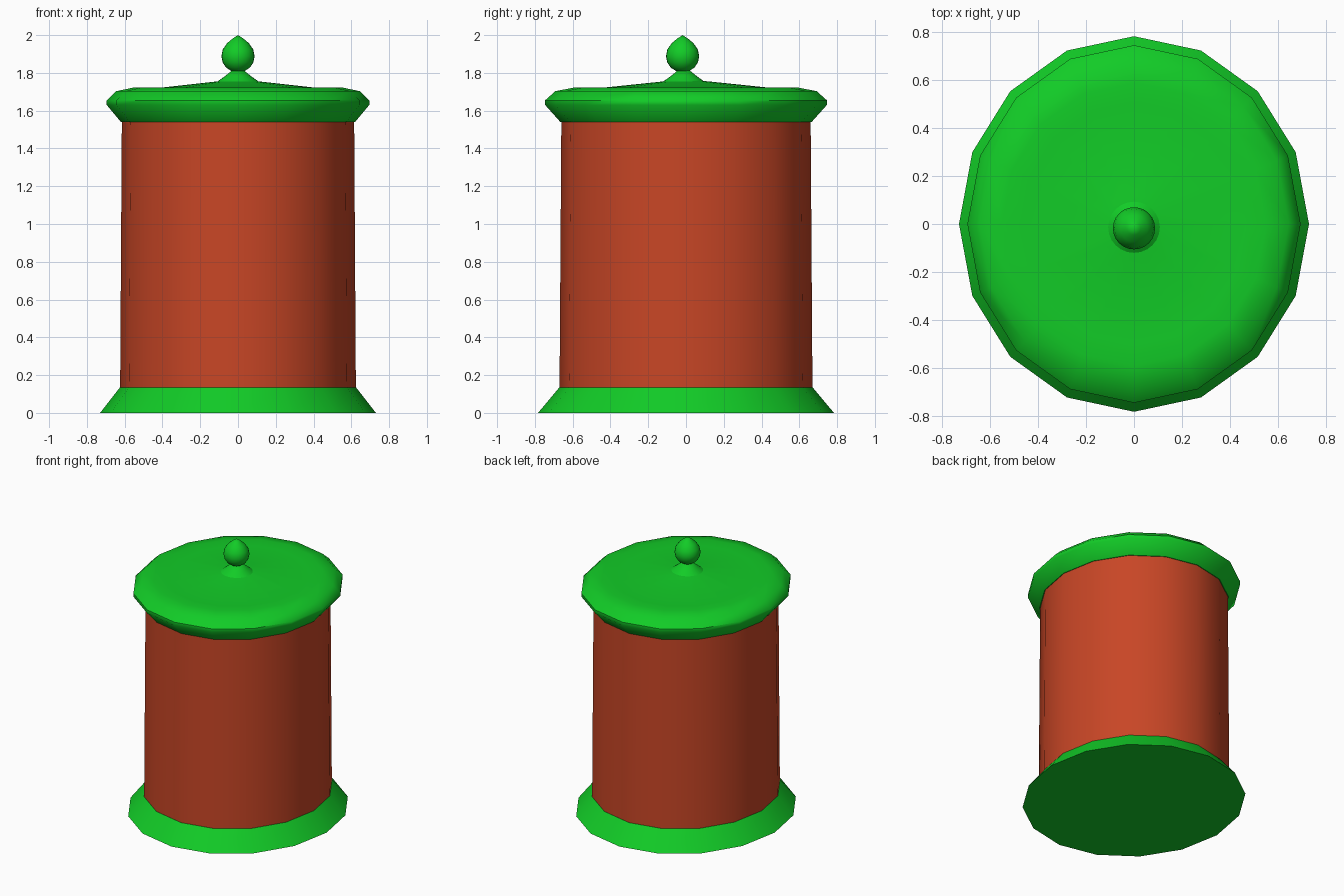
import bpy, bmesh, math

cube = bpy.data.objects.get("Cube")
if cube:
    bpy.data.objects.remove(cube, do_unlink=True)


def material(name, rgb):
    mat = bpy.data.materials.new(name)
    mat.use_nodes = True
    mat.diffuse_color = (*rgb, 1)
    mat.node_tree.nodes["Principled BSDF"].inputs["Base Color"].default_value = (*rgb, 1)
    return mat


def lathe(name, profile, mat, sides=16, stretch=1.0, y=0.0):
    """Turn a (radius, height) profile listed bottom to top; cap open ends."""
    bm = bmesh.new()
    rings = []
    for r, z in profile:
        if r == 0:
            rings.append([bm.verts.new((0, y, z))] * sides)
        else:
            turn = [math.tau * i / sides for i in range(sides)]
            rings.append([bm.verts.new((r * math.cos(a), y + r * stretch * math.sin(a), z))
                          for a in turn])
    for low, high in zip(rings, rings[1:]):
        for i in range(sides):
            j = (i + 1) % sides
            corners = dict.fromkeys((low[i], low[j], high[j], high[i]))
            bm.faces.new(list(corners))
    if profile[0][0]:
        bm.faces.new(rings[0][::-1])
    if profile[-1][0]:
        bm.faces.new(rings[-1])
    bmesh.ops.recalc_face_normals(bm, faces=bm.faces)
    mesh = bpy.data.meshes.new(name)
    bm.to_mesh(mesh)
    bm.free()
    mesh.materials.append(mat)
    obj = bpy.data.objects.new(name, mesh)
    bpy.context.collection.objects.link(obj)
    bpy.ops.object.select_all(action='DESELECT')
    obj.select_set(True)
    bpy.context.view_layer.objects.active = obj
    bpy.ops.object.shade_smooth_by_angle(angle=math.radians(46))
    return obj


green = material("bright green", (0.006, 0.6, 0.02))
red = material("brick red", (0.577, 0.061, 0.019))
OVAL = 1.073  # the jar is slightly deeper than wide

# Flared foot
lathe("base", [(0.73, 0), (0.625, 0.135)], green, stretch=OVAL)

# Jar wall
lathe("body", [(0.624, 0.13), (0.615, 1.55)], red, stretch=OVAL)

# Lid with rounded rim and shallow dished top
lathe("lid", [(0.62, 1.54), (0.695, 1.63), (0.695, 1.655), (0.645, 1.703),
              (0.55, 1.723), (0.47, 1.715), (0.11, 1.755), (0, 1.765)],
      green, stretch=OVAL)

# Collar under the knob
lathe("knob_collar", [(0.115, 1.75), (0.07, 1.782), (0.033, 1.812)],
      green, sides=24, y=-0.012)

# Pointed round knob
lathe("knob", [(0, 1.8), (0.035, 1.81), (0.063, 1.828), (0.081, 1.855), (0.088, 1.888),
               (0.081, 1.924), (0.057, 1.958), (0.028, 1.982), (0, 2)],
      green, sides=24, y=-0.018)
